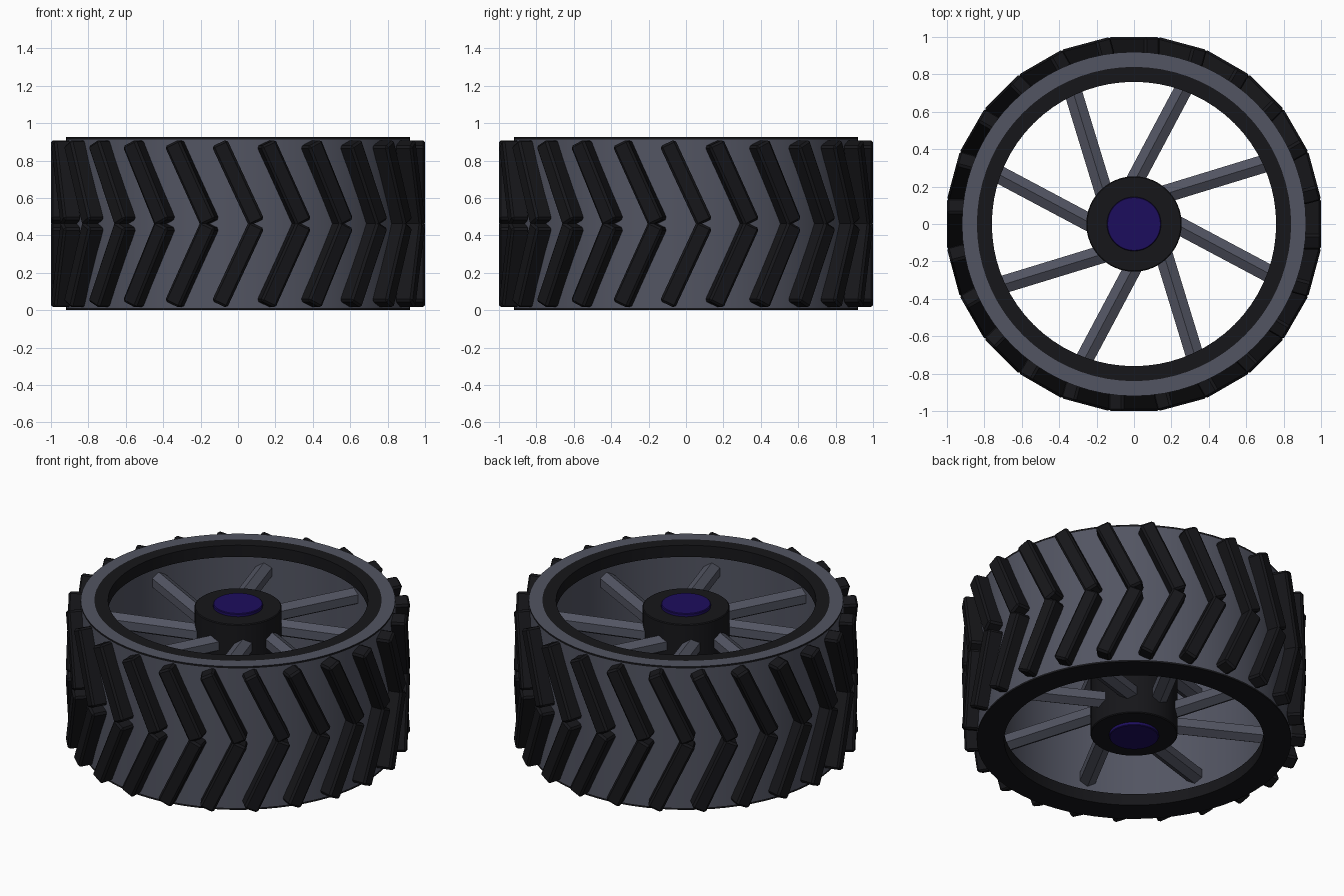
import bpy, bmesh
from math import radians, cos, sin, pi
from mathutils import Matrix as M

if "Cube" in bpy.data.objects:
    bpy.data.objects.remove(bpy.data.objects["Cube"])

H = 0.925
MID = H / 2


def material(name, color):
    m = bpy.data.materials.new(name)
    m.diffuse_color = (*color, 1)
    m.use_nodes = True
    m.node_tree.nodes["Principled BSDF"].inputs["Base Color"].default_value = m.diffuse_color
    return m


DARK = material("dark_rubber", (0.008, 0.008, 0.01))
GREY = material("slate_grey", (0.085, 0.09, 0.122))
PURPLE = material("deep_purple", (0.012, 0.004, 0.11))


def make(name, bm, mats, smooth=True):
    bmesh.ops.recalc_face_normals(bm, faces=bm.faces)
    me = bpy.data.meshes.new(name)
    bm.to_mesh(me)
    bm.free()
    for m in mats:
        me.materials.append(m)
    ob = bpy.data.objects.new(name, me)
    bpy.context.collection.objects.link(ob)
    if smooth:
        bpy.ops.object.select_all(action='DESELECT')
        ob.select_set(True)
        bpy.context.view_layer.objects.active = ob
        bpy.ops.object.shade_smooth_by_angle(angle=radians(30))
    return ob


def lathe(name, profile, slots, mats, n=72):
    """Spin a closed (r, z) profile; slots gives the material of each segment."""
    bm = bmesh.new()
    rings = [[bm.verts.new((r * cos(2 * pi * i / n), r * sin(2 * pi * i / n), z))
              for i in range(n)] for r, z in profile]
    for k, slot in enumerate(slots):
        a, b = rings[k], rings[(k + 1) % len(rings)]
        for i in range(n):
            j = (i + 1) % n
            bm.faces.new((a[i], a[j], b[j], b[i])).material_index = slot
    return make(name, bm, mats)


def disc(name, r, z0, z1, mat, bevel):
    bm = bmesh.new()
    bmesh.ops.create_cone(bm, cap_ends=True, segments=48, radius1=r, radius2=r,
                          depth=z1 - z0, matrix=M.Translation((0, 0, (z0 + z1) / 2)))
    rim = [e for e in bm.edges if abs(e.verts[0].co.z - e.verts[1].co.z) < 1e-5]
    bmesh.ops.bevel(bm, geom=rim, offset=bevel, segments=1, affect='EDGES')
    return make(name, bm, [mat])


# Tyre body with flat dark inner lips flush with both sides
lathe("tyre",
      [(0.92, 0), (0.92, 0.012), (0.92, H - 0.012), (0.92, H), (0.84, H), (0.76, H),
       (0.76, H - 0.075), (0.82, H - 0.075), (0.82, 0.075), (0.76, 0.075),
       (0.76, 0), (0.84, 0)],
      [1, 0, 1, 0, 1, 1, 1, 0, 1, 1, 1, 1], [GREY, DARK])

# Chevron tread: 24 pairs of tilted bars
bm = bmesh.new()
for k in range(24):
    for s in (1, -1):
        mat = (M.Rotation(radians(15 * k), 4, 'Z')
               @ M.Translation((0.95, 0, MID + s * 0.219))
               @ M.Rotation(radians(25 * s), 4, 'X')
               @ M.Diagonal((0.1, 0.09, 0.47, 1)))
        bmesh.ops.create_cube(bm, size=1, matrix=mat)
bmesh.ops.bevel(bm, geom=bm.edges[:], offset=0.012, segments=1, affect='EDGES')
make("tread_bars", bm, [DARK], smooth=False)

# Two layers of eight hexagonal spokes, set off-centre from the axle
bm = bmesh.new()
for z in (0.19, H - 0.19):
    for k in range(8):
        mat = (M.Rotation(radians(17 + 45 * k), 4, 'Z')
               @ M.Translation((0.46, 0.105, z))
               @ M.Rotation(pi / 2, 4, 'Y') @ M.Rotation(pi / 2, 4, 'Z'))
        bmesh.ops.create_cone(bm, cap_ends=True, segments=6, radius1=0.055,
                              radius2=0.055, depth=0.72, matrix=mat)
make("spokes", bm, [GREY], smooth=False)

# Hub and axle
disc("hub", 0.255, 0.04, H - 0.04, DARK, 0.005)
disc("axle", 0.145, 0.02, H - 0.02, PURPLE, 0.004)
